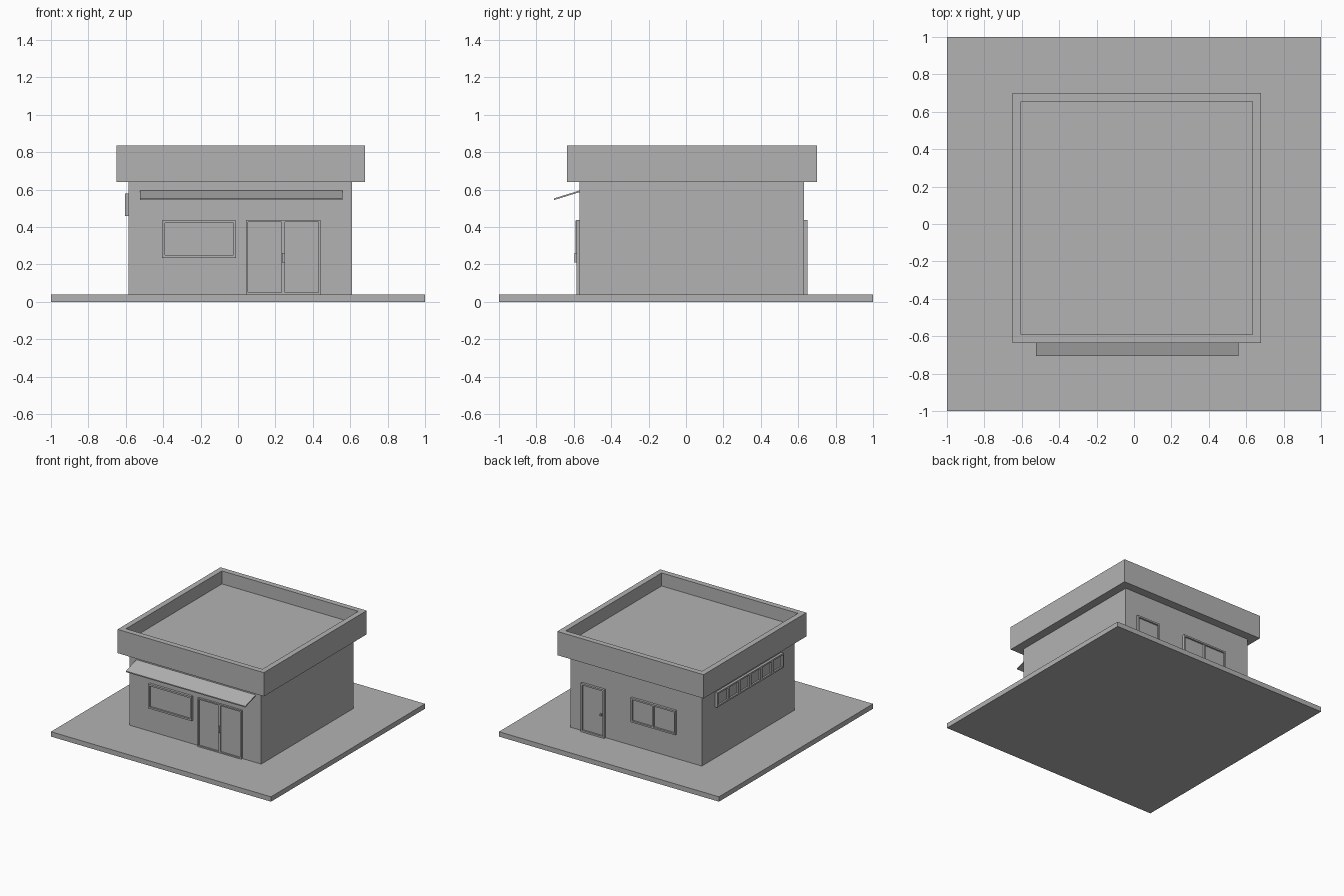
import bpy
import bmesh
from mathutils import Vector

cube = bpy.data.objects.get("Cube")
if cube:
    bpy.data.objects.remove(cube, do_unlink=True)

grey = bpy.data.materials.new("plain_grey")
grey.use_nodes = True
colour = (0.45, 0.45, 0.45, 1)
grey.diffuse_color = colour
grey.node_tree.nodes["Principled BSDF"].inputs["Base Color"].default_value = colour


def add_object(name, bm):
    bmesh.ops.recalc_face_normals(bm, faces=bm.faces)
    mesh = bpy.data.meshes.new(name)
    bm.to_mesh(mesh)
    bm.free()
    mesh.materials.append(grey)
    obj = bpy.data.objects.new(name, mesh)
    bpy.context.collection.objects.link(obj)
    return obj


def add_box(bm, low, high):
    low, high = Vector(low), Vector(high)
    verts = bmesh.ops.create_cube(bm, size=1)["verts"]
    for v in verts:
        v.co = (low + high) / 2 + v.co * (high - low)


def box(name, low, high):
    bm = bmesh.new()
    add_box(bm, low, high)
    return add_object(name, bm)


def framed(name, place, u0, u1, z0, z1, panes=1, rim=0.013, bar=0.013, depth=0.02, pane=0.006):
    """Raised frame with recessed panes; place maps (along, out, up) to the wall."""
    bm = bmesh.new()

    def part(ua, ub, za, zb, out):
        a, b = place(ua, -0.01, za), place(ub, out, zb)
        add_box(bm, [min(p) for p in zip(a, b)], [max(p) for p in zip(a, b)])

    part(u0, u1, z0, z0 + rim, depth)
    part(u0, u1, z1 - rim, z1, depth)
    part(u0, u0 + rim, z0 + rim, z1 - rim, depth)
    part(u1 - rim, u1, z0 + rim, z1 - rim, depth)
    step = (u1 - u0 - rim + bar - bar) / panes
    for i in range(1, panes):
        mid = u0 + rim / 2 + i * step
        part(mid - bar / 2, mid + bar / 2, z0 + rim, z1 - rim, depth)
    part(u0 + rim, u1 - rim, z0 + rim, z1 - rim, pane)
    return add_object(name, bm)


# Wall positions
LEFT, RIGHT, FRONT, BACK = -0.585, 0.61, -0.57, 0.63


def on_front(u, out, z):
    return (u, FRONT - out, z)


def on_back(u, out, z):
    return (u, BACK + out, z)


def on_side(u, out, z):
    return (LEFT - out, u, z)


# Ground slab and walls
box("ground_slab", (-1, -1, 0), (1, 1, 0.04))
box("walls", (LEFT, FRONT, 0.04), (RIGHT, BACK, 0.65))

# Flat roof: inset the top and sink it to leave a parapet
bm = bmesh.new()
add_box(bm, (-0.65, -0.635, 0.64), (0.68, 0.70, 0.835))
bm.normal_update()
top = max(bm.faces, key=lambda f: f.calc_center_median().z)
bmesh.ops.inset_region(bm, faces=[top], thickness=0.064)
well = bmesh.ops.extrude_face_region(bm, geom=[top])["geom"]
for v in well:
    if isinstance(v, bmesh.types.BMVert):
        v.co.z -= 0.107
if top.is_valid:
    bmesh.ops.delete(bm, geom=[top], context="FACES_ONLY")
add_object("roof", bm)

# Sloping awning
bm = bmesh.new()
profile = [(-0.56, 0.598), (-0.705, 0.553), (-0.705, 0.544), (-0.56, 0.589)]
end = bm.faces.new([bm.verts.new((-0.525, y, z)) for y, z in profile])
for v in bmesh.ops.extrude_face_region(bm, geom=[end])["geom"]:
    if isinstance(v, bmesh.types.BMVert):
        v.co.x = 0.56
if not end.is_valid or len(bm.faces) < 6:
    bm.faces.new([v for v in bm.verts if v.co.x < 0])
add_object("awning", bm)

# Front window and double doors
framed("front_window", on_front, -0.405, -0.01, 0.235, 0.435, rim=0.014)
framed("front_doors", on_front, 0.043, 0.44, 0.04, 0.438, panes=2, rim=0.01, bar=0.018, depth=0.016)
box("front_door_handle", (0.235, FRONT - 0.026, 0.21), (0.25, FRONT - 0.01, 0.262))

# Back door and window
framed("back_door", on_back, 0.29, 0.505, 0.04, 0.438, rim=0.014)
box("back_door_handle", (0.318, BACK, 0.215), (0.33, BACK + 0.02, 0.232))
framed("back_window", on_back, -0.357, 0.05, 0.24, 0.438, panes=2)

# Row of high windows on the side wall
framed("side_windows", on_side, -0.405, 0.457, 0.46, 0.58, panes=6, bar=0.024)
